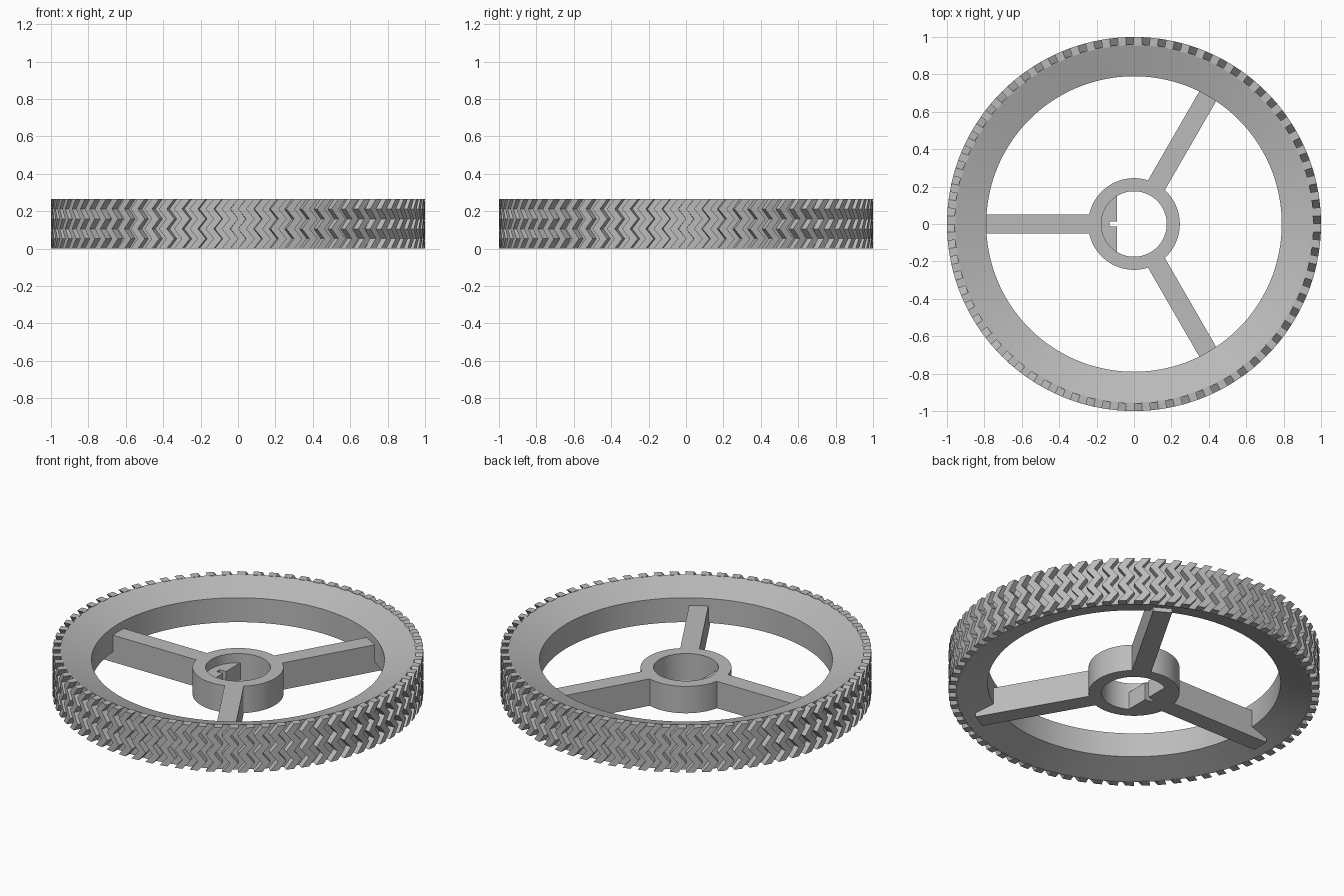
import bpy, bmesh
from math import sin, cos, pi, radians, sqrt, acos

cube = bpy.data.objects.get("Cube")
if cube:
    bpy.data.objects.remove(cube)

HEIGHT = 0.265
HUB_TOP = 0.16

grey = bpy.data.materials.new("light grey plastic")
grey.use_nodes = True
colour = (0.5, 0.5, 0.5, 1)
grey.diffuse_color = colour
grey.node_tree.nodes["Principled BSDF"].inputs["Base Color"].default_value = colour


def finish(bm, name, smooth=True):
    bmesh.ops.recalc_face_normals(bm, faces=bm.faces)
    mesh = bpy.data.meshes.new(name)
    bm.to_mesh(mesh)
    bm.free()
    mesh.materials.append(grey)
    obj = bpy.data.objects.new(name, mesh)
    bpy.context.collection.objects.link(obj)
    if smooth:
        bpy.ops.object.select_all(action='DESELECT')
        obj.select_set(True)
        bpy.context.view_layer.objects.active = obj
        bpy.ops.object.shade_smooth_by_angle(angle=radians(20))
    return obj


def lathe(name, profile, steps):
    """Closed (radius, z) profile turned about the z axis."""
    bm = bmesh.new()
    loops = [[bm.verts.new((r * cos(2 * pi * i / steps), r * sin(2 * pi * i / steps), z))
              for r, z in profile] for i in range(steps)]
    n = len(profile)
    for i in range(steps):
        a, b = loops[i], loops[(i + 1) % steps]
        for j in range(n):
            k = (j + 1) % n
            bm.faces.new((a[j], b[j], b[k], a[k]))
    return finish(bm, name)


def prism(name, outline, z0, z1):
    """Flat outline extruded upward."""
    bm = bmesh.new()
    face = bm.faces.new([bm.verts.new((x, y, z0)) for x, y in outline])
    top = bmesh.ops.extrude_face_region(bm, geom=[face])["geom"]
    for v in top:
        if isinstance(v, bmesh.types.BMVert):
            v.co.z = z1
    return finish(bm, name, smooth=False)


# Rim with dished faces above and below
lathe("rim", [(0.79, 0.06), (0.96, 0), (0.96, HEIGHT), (0.79, HEIGHT - 0.06)], 144)

# Hub ring
lathe("hub", [(0.175, 0), (0.245, 0), (0.245, HUB_TOP), (0.175, HUB_TOP)], 96)

# Three spokes, buried in hub and rim
for i, angle in enumerate((60, 180, 300)):
    spoke = prism("spoke_%d" % (i + 1),
                  [(0.215, -0.052), (0.89, -0.052), (0.89, 0.052), (0.215, 0.052)], 0, HUB_TOP)
    spoke.rotation_euler.z = radians(angle)

# Flat key with a slot inside the bore
R, FLAT, SLOT, HALF = 0.178, 0.09, 0.13, 0.014
half_angle = acos(FLAT / R)
arc = [pi - half_angle + 2 * half_angle * i / 16 for i in range(17)]
outline = [(R * cos(a), R * sin(a)) for a in arc]
outline += [(-FLAT, -HALF), (-SLOT, -HALF), (-SLOT, HALF), (-FLAT, HALF)]
prism("bore_key", outline, 0, 0.105)

# Zigzag tread bars around the rim
TEETH, BANDS = 72, 5
pitch = 2 * pi / TEETH
bm = bmesh.new()
for t in range(TEETH):
    rows = []
    for b in range(BANDS + 1):
        start = t * pitch + (b % 2) * pitch * 0.5
        z = HEIGHT * b / BANDS
        rows.append([bm.verts.new((r * cos(start + w), r * sin(start + w), z))
                     for r, w in ((0.955, 0), (1, 0), (1, pitch * 0.52), (0.955, pitch * 0.52))])
    for low, high in zip(rows, rows[1:]):
        for j in range(4):
            k = (j + 1) % 4
            bm.faces.new((low[j], low[k], high[k], high[j]))
    bm.faces.new(rows[0])
    bm.faces.new(rows[-1])
finish(bm, "tread", smooth=False)
